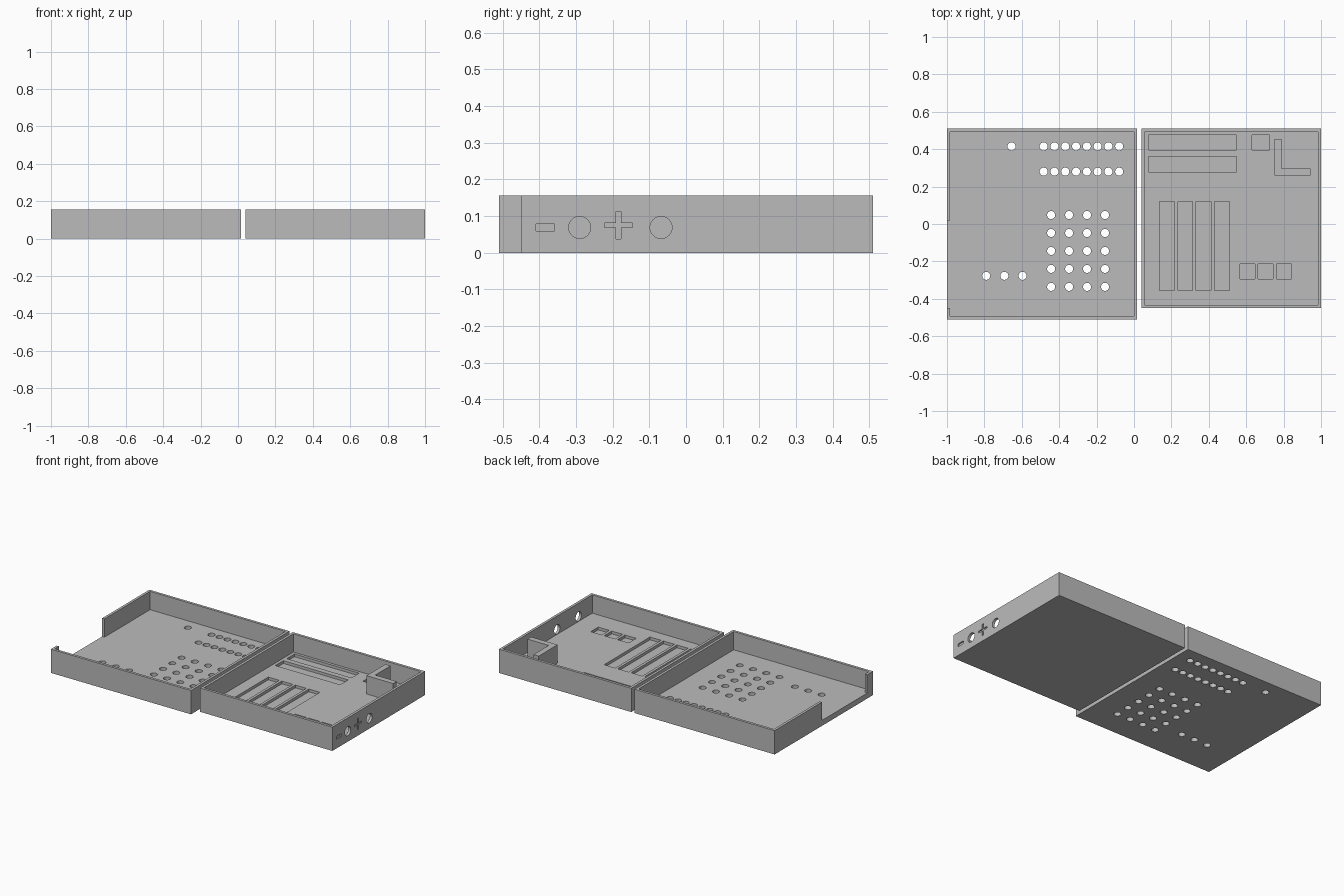
import bpy
import bmesh
from math import cos, sin, pi
from mathutils import Vector

if "Cube" in bpy.data.objects:
    bpy.data.objects.remove(bpy.data.objects["Cube"])

grey = bpy.data.materials.new("plain grey")
grey.use_nodes = True
grey.diffuse_color = (0.5, 0.5, 0.5, 1)
grey.node_tree.nodes["Principled BSDF"].inputs["Base Color"].default_value = (0.5, 0.5, 0.5, 1)

HEIGHT, FLOOR, WALL, POCKET = 0.156, 0.036, 0.017, 0.018


def rect(x0, x1, y0, y1):
    return [(x0, y0), (x1, y0), (x1, y1), (x0, y1)]


def circle(x, y, r, n=32):
    return [(x + r * cos(2 * pi * i / n), y + r * sin(2 * pi * i / n)) for i in range(n)]


def prisms(name, outlines, low, high, sideways=False):
    """Extrude outlines along z, or along x when sideways (outlines are then y, z)."""
    bm = bmesh.new()
    for pts in outlines:
        place = [Vector((low, a, b)) if sideways else Vector((a, b, low)) for a, b in pts]
        face = bm.faces.new([bm.verts.new(p) for p in place])
        out = bmesh.ops.extrude_face_region(bm, geom=[face])
        step = Vector((high - low, 0, 0)) if sideways else Vector((0, 0, high - low))
        bmesh.ops.translate(bm, vec=step,
                            verts=[v for v in out["geom"] if isinstance(v, bmesh.types.BMVert)])
    bmesh.ops.recalc_face_normals(bm, faces=bm.faces)
    mesh = bpy.data.meshes.new(name)
    bm.to_mesh(mesh)
    bm.free()
    mesh.materials.append(grey)
    obj = bpy.data.objects.new(name, mesh)
    bpy.context.collection.objects.link(obj)
    return obj


def carve(obj, cutters):
    """Cut every cutter out of the object, then discard the cutters."""
    for cutter in cutters:
        cutter.hide_render = True
        mod = obj.modifiers.new("cut", "BOOLEAN")
        mod.operation, mod.solver, mod.object = "DIFFERENCE", "EXACT", cutter
    graph = bpy.context.evaluated_depsgraph_get()
    mesh = bpy.data.meshes.new_from_object(obj.evaluated_get(graph))
    obj.modifiers.clear()
    obj.data = mesh
    for cutter in cutters:
        bpy.data.objects.remove(cutter)


# Perforated tray, with a wide opening in its outer wall
x0, x1, y0, y1 = -1, 0.016, -0.51, 0.51
cavity = [(x0 + WALL, y0 + WALL), (x1 - WALL, y0 + WALL), (x1 - WALL, y1 - WALL),
          (x0 + WALL, y1 - WALL), (x0 + WALL, 0.02), (x0 - 0.1, 0.02),
          (x0 - 0.1, -0.45), (x0 + WALL, -0.45)]
holes = [(-0.655, 0.415)]
holes += [(-0.483 + 0.0577 * i, y) for i in range(8) for y in (0.415, 0.28)]
holes += [(-0.443 + 0.096 * i, 0.048 - 0.096 * j) for i in range(4) for j in range(5)]
holes += [(-0.79 + 0.097 * i, -0.277) for i in range(3)]
cover = prisms("perforated_tray", [rect(x0, x1, y0, y1)], 0, HEIGHT)
carve(cover, [prisms("cavity", [cavity], FLOOR, 0.3),
              prisms("holes", [circle(x, y, 0.0215) for x, y in holes], -0.1, 0.1)])

# Base tray with shallow pockets in its floor
x0, x1, y0, y1 = 0.04, 1, -0.45, 0.51
pockets = [rect(0.077, 0.547, 0.395, 0.475), rect(0.077, 0.547, 0.277, 0.36),
           rect(0.63, 0.725, 0.395, 0.475)]
pockets += [rect(x, x + 0.08, -0.355, 0.12) for x in (0.136, 0.234, 0.332, 0.43)]
pockets += [rect(x, x + 0.08, -0.293, -0.215) for x in (0.567, 0.664, 0.762)]

# Round openings and engraved signs in its right-hand wall
cy, cz, arm, half = -0.184, 0.075, 0.038, 0.0065
plus = []
for c, s in ((1, 0), (0, 1), (-1, 0), (0, -1)):
    for a, b in ((half, -half), (arm, -half), (arm, half)):
        plus.append((cy + a * c - b * s, cz + a * s + b * c))
base = prisms("base_tray", [rect(x0, x1, y0, y1)], 0, HEIGHT)
carve(base, [
    prisms("cavity", [rect(x0 + WALL, x1 - WALL, y0 + WALL, y1 - WALL)], FLOOR, 0.3),
    prisms("pockets", pockets, FLOOR - POCKET, 0.06),
    prisms("wall_holes", [circle(-0.29, 0.069, 0.03), circle(-0.068, 0.069, 0.03)], 0.96, 1.1, True),
    prisms("signs", [plus, rect(-0.409, -0.358, 0.059, 0.078)], 0.992, 1.1, True)])

# L-shaped divider standing on the base floor
corner = [(0.75, 0.26), (0.943, 0.26), (0.943, 0.297), (0.788, 0.297), (0.788, 0.455), (0.75, 0.455)]
prisms("corner_divider", [corner], FLOOR, HEIGHT)
